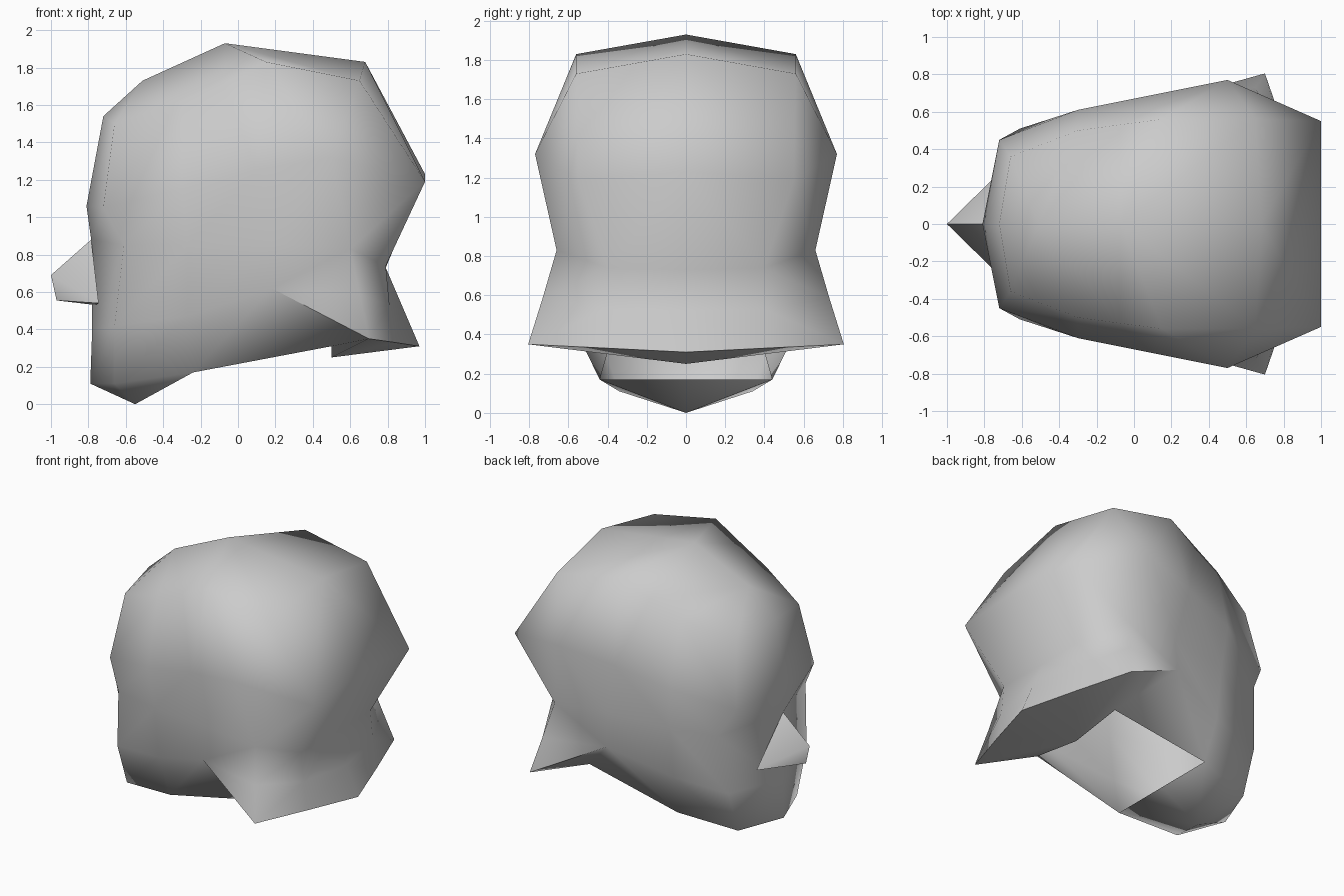
import bpy, bmesh, math

if "Cube" in bpy.data.objects:
    bpy.data.objects.remove(bpy.data.objects["Cube"])

grey = bpy.data.materials.new("plain_grey")
grey.diffuse_color = (0.6, 0.6, 0.6, 1)
grey.use_nodes = True
grey.node_tree.nodes["Principled BSDF"].inputs["Base Color"].default_value = grey.diffuse_color


def mirrored_part(name, points, faces, angle):
    """Build the +y half, mirror it over y = 0 and smooth it."""
    bm = bmesh.new()
    verts = [bm.verts.new(p) for p in points]
    for f in faces:
        bm.faces.new([verts[i] for i in f])
    geom = bm.verts[:] + bm.edges[:] + bm.faces[:]
    copy = bmesh.ops.duplicate(bm, geom=geom)["geom"]
    for v in [g for g in copy if isinstance(g, bmesh.types.BMVert)]:
        v.co.y *= -1
    bmesh.ops.reverse_faces(bm, faces=[g for g in copy if isinstance(g, bmesh.types.BMFace)])
    bmesh.ops.remove_doubles(bm, verts=bm.verts[:], dist=0.001)
    bmesh.ops.recalc_face_normals(bm, faces=bm.faces[:])
    mesh = bpy.data.meshes.new(name)
    bm.to_mesh(mesh)
    bm.free()
    mesh.materials.append(grey)
    obj = bpy.data.objects.new(name, mesh)
    bpy.context.collection.objects.link(obj)
    bpy.ops.object.select_all(action='DESELECT')
    obj.select_set(True)
    bpy.context.view_layer.objects.active = obj
    bpy.ops.object.shade_smooth_by_angle(angle=math.radians(angle))
    return obj


# Half rings from face centre, round the side, to back centre
rings = [
    # jaw, neck opening, flare tip and nape
    [(-.79, 0, .11), (-.66, .34, .11), (-.24, .44, .17), (.5, .4, .31),
     (.7, .805, .35), (.84, .4, .33), (.97, 0, .31)],
    # mouth and ridge running down to the flare
    [(-.78, 0, .39), (-.66, .45, .42), (-.27, .53, .47), (.18, .66, .62),
     (.65, .73, .59), (.81, .4, .53), (.88, 0, .52)],
    # eyes and waist
    [(-.785, 0, .88), (-.61, .51, .85), (-.27, .58, .85), (.18, .64, .86),
     (.6, .66, .83), (.79, .4, .74), (.79, 0, .73)],
    # brow and widest line
    [(-.81, 0, 1.06), (-.72, .45, 1.05), (-.3, .61, 1.15), (.1, .69, 1.25),
     (.5, .77, 1.32), (1, .55, 1.19), (1, 0, 1.23)],
    # crown
    [(-.72, 0, 1.54), (-.66, .36, 1.5), (-.3, .5, 1.62), (-.08, .53, 1.72),
     (.15, .56, 1.83), (.65, .56, 1.73), (.68, 0, 1.83)],
]
n = 7
points = [p for ring in rings for p in ring]
faces = []
for r in range(len(rings) - 1):
    for c in range(n - 1):
        a, b = r * n + c, r * n + c + 1
        if (r, c) == (0, 3):      # straight ridge to the flare tip
            faces += [(a, b, a + n), (b, b + n, a + n)]
        else:
            faces.append((a, b, b + n, a + n))

# Top of the skull, chin and underside of the flare (the neck stays open)
t = (len(rings) - 1) * n
fore, top, chin, nape, throat = range(len(points), len(points) + 5)
points += [(-.51, 0, 1.73), (-.07, 0, 1.93), (-.55, 0, 0), (.5, 0, .25), (-.24, 0, .17)]
faces += [(t, t + 1, fore), (t + 1, t + 2, fore), (t + 2, t + 3, fore),
          (t + 3, t + 4, top, fore), (t + 4, t + 5, top), (t + 5, t + 6, top),
          (1, 0, chin), (2, 1, chin), (2, chin, throat),
          (4, 3, nape), (5, 4, nape), (6, 5, nape)]
mirrored_part("head", points, faces, 80)

# Nose wedge: bridge, tip, underside, wing and root
nose = [(-.785, 0, .88), (-1, 0, .69), (-.97, 0, .555), (-.745, .25, .54), (-.76, 0, .53)]
mirrored_part("nose", nose, [(0, 3, 1), (1, 3, 2), (2, 3, 4)], 60)
